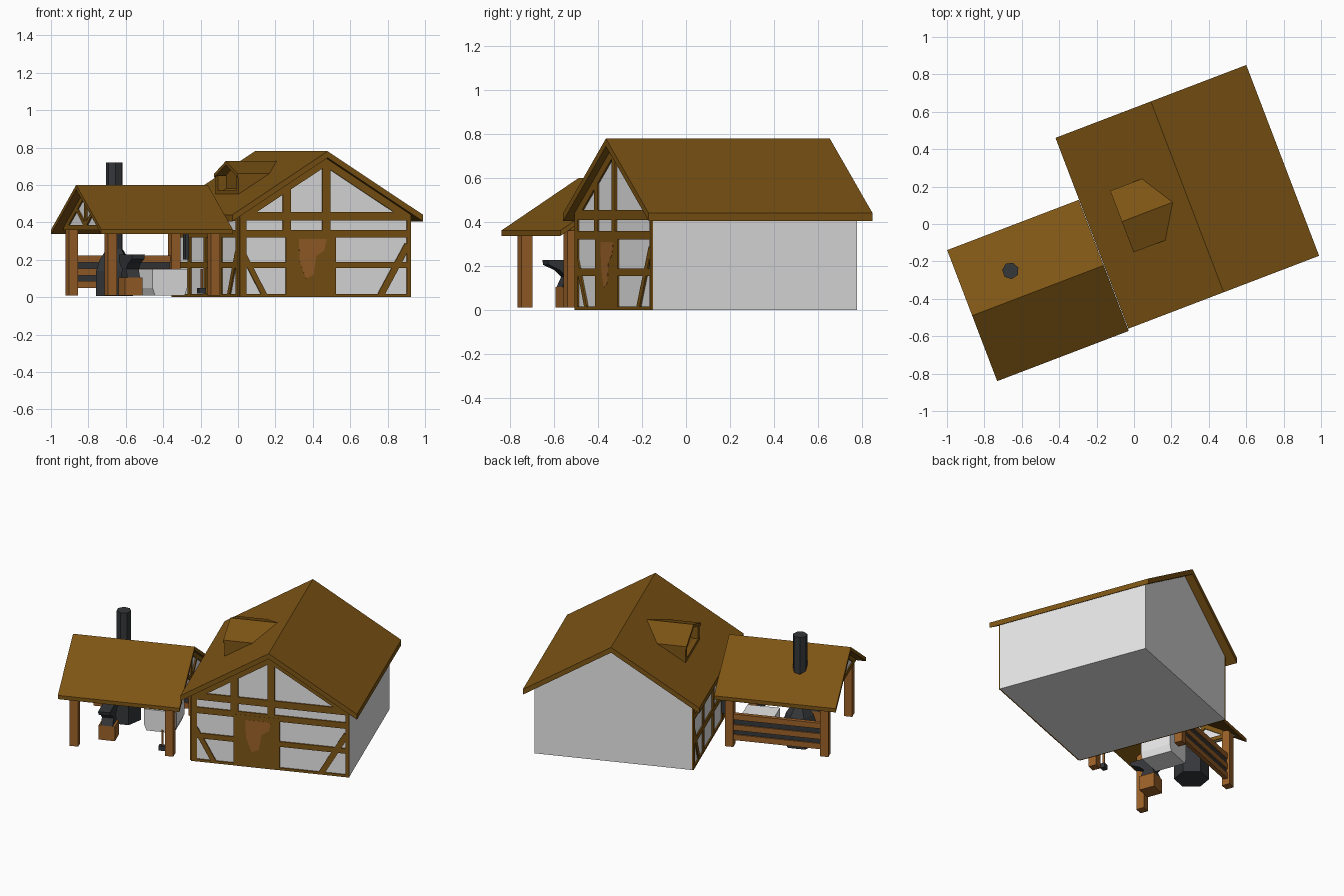
import bpy, bmesh, math
from mathutils import Matrix, Vector

if "Cube" in bpy.data.objects:
    bpy.data.objects.remove(bpy.data.objects["Cube"])

ROT = Matrix.Rotation(math.radians(20.9), 4, 'Z')   # whole building is turned


def material(name, rgb):
    m = bpy.data.materials.new(name)
    m.diffuse_color = (*rgb, 1)
    m.use_nodes = True
    m.node_tree.nodes["Principled BSDF"].inputs["Base Color"].default_value = m.diffuse_color
    return m


BROWN = material("dark brown timber", (0.205, 0.089, 0.007))
WOOD = material("orange wood", (0.33, 0.12, 0.022))
PLASTER = material("pale plaster", (0.8, 0.8, 0.8))
IRON = material("dark iron", (0.035, 0.038, 0.042))


def finish(name, bm, mat):
    bmesh.ops.recalc_face_normals(bm, faces=bm.faces)
    bm.transform(ROT)
    me = bpy.data.meshes.new(name)
    bm.to_mesh(me)
    bm.free()
    me.materials.append(mat)
    ob = bpy.data.objects.new(name, me)
    bpy.context.collection.objects.link(ob)
    return ob


def prism(name, pts, axis, a, b, mat):
    """Extrude a (side, z) outline along local axis 'u' or 'v' from a to b."""
    bm = bmesh.new()
    at = (lambda s, z, d: (d, s, z)) if axis == 'u' else (lambda s, z, d: (s, d, z))
    face = bm.faces.new([bm.verts.new(at(s, z, a)) for s, z in pts])
    ext = bmesh.ops.extrude_face_region(bm, geom=[face])
    moved = [g for g in ext["geom"] if isinstance(g, bmesh.types.BMVert)]
    bmesh.ops.translate(bm, verts=moved, vec=Vector(at(0, 0, b - a)))
    return finish(name, bm, mat)


def box(name, u, v, z, mat):
    return prism(name, [(u[0], z[0]), (u[1], z[0]), (u[1], z[1]), (u[0], z[1])], 'v', v[0], v[1], mat)


def strip(name, p, q, w, axis, d, mat=BROWN, t=0.008):
    """Thin timber from p to q on a wall plane."""
    p, q = Vector(p), Vector(q)
    n = (q - p).normalized() * (w / 2)
    n = Vector((-n.y, n.x))
    prism(name, [p + n, q + n, q - n, p - n], axis, d, d - t, mat)


def chevron(c, hw, ridge, eave, t):
    return [(c - hw, eave), (c, ridge), (c + hw, eave),
            (c + hw, eave - t), (c, ridge - t), (c - hw, eave - t)]


def lathe(name, u, v, prof, n, mat):
    bm = bmesh.new()
    rings = [[bm.verts.new((u + r * math.cos(2 * math.pi * i / n), v + r * math.sin(2 * math.pi * i / n), z))
              for i in range(n)] for r, z in prof]
    for lo, hi in zip(rings, rings[1:]):
        for i in range(n):
            bm.faces.new((lo[i], lo[(i + 1) % n], hi[(i + 1) % n], hi[i]))
    bm.faces.new(rings[0])
    bm.faces.new(rings[-1])
    return finish(name, bm, mat)


# main house: walls and roof
C, U0, U1, V0, V1 = 0.318, -0.171, 0.806, -0.47, 0.527
prism("house_walls", [(U0, 0), (U1, 0), (U1, 0.443), (C, 0.748), (U0, 0.443)], 'v', V0, V1, PLASTER)
prism("house_roof", chevron(C, 0.546, 0.78, 0.44, 0.035), 'v', -0.512, 0.58, BROWN)

# timber framing of the front gable
for z, w in ((0.008, 0.016), (0.172, 0.034), (0.34, 0.04), (0.432, 0.045)):
    strip("front_rail", (U0, z), (U1, z), w, 'v', V0)
for u in (U0 + 0.018, U1 - 0.01):
    strip("front_corner_post", (u, 0), (u, 0.44), 0.036 if u < 0 else 0.022, 'v', V0)
for u, top in ((0.097, 0.6), (0.324, 0.74)):
    strip("gable_post", (u, 0.33), (u, top), 0.046, 'v', V0)
for s in (-1, 1):
    strip("gable_rafter", (C + s * 0.475, 0.43), (C, 0.725), 0.045, 'v', V0)
strip("front_brace_left", (-0.145, 0.22), (-0.03, 0.01), 0.03, 'v', V0)
strip("front_brace_right", (0.79, 0.28), (0.635, 0.01), 0.036, 'v', V0)

# door with a worn lighter patch
strip("door", (0.235, 0), (0.235, 0.34), 0.285, 'v', V0, BROWN, 0.009)
patch = [(0.165, 0.31), (0.325, 0.31), (0.31, 0.25), (0.265, 0.22), (0.25, 0.12), (0.205, 0.10), (0.17, 0.19)]
prism("door_patch", patch, 'v', V0, V0 - 0.0098, WOOD)

# timber framing of the left wall
for z, w in ((0.008, 0.016), (0.172, 0.034), (0.34, 0.04), (0.425, 0.036)):
    strip("side_rail", (V0, z), (V1, z), w, 'u', U0)
for v in (V0 + 0.018, -0.2, 0.03, 0.27, V1 - 0.018):
    strip("side_post", (v, 0), (v, 0.44), 0.036, 'u', U0)
strip("side_brace_front", (V0 + 0.03, 0.24), (V0 + 0.15, 0.01), 0.034, 'u', U0)
strip("side_brace_back", (V1 - 0.03, 0.24), (V1 - 0.15, 0.01), 0.034, 'u', U0)

# dormer dying into the left roof slope: body, frame and roof
DV = 0.035


def dormer_roof(c, hw):
    bm = bmesh.new()
    shape = lambda u_e, u_r, dz: [bm.verts.new((u, c + s * hw, z - dz)) for u, s, z in (
        (-0.056, -1, 0.66), (-0.056, 0, 0.728), (-0.056, 1, 0.66), (u_e, 1, 0.66), (u_r, 0, 0.728), (u_e, -1, 0.66))]
    top, low = shape(0.134, 0.235, 0), shape(0.134, 0.235, 0.02)
    for q in (top, low):
        bm.faces.new((q[0], q[1], q[4], q[5]))
        bm.faces.new((q[1], q[2], q[3], q[4]))
    for i in range(6):
        j = (i + 1) % 6
        bm.faces.new((top[i], top[j], low[j], low[i]))
    finish("dormer_roof", bm, BROWN)


dormer_roof(DV, 0.176)
prism("dormer_body", [(DV - 0.15, 0.55), (DV + 0.15, 0.55), (DV + 0.15, 0.65), (DV, 0.71), (DV - 0.15, 0.65)],
      'u', 0.0, 0.13, BROWN)
for s in (-1, 1):
    e = DV + s * 0.155
    box("dormer_jamb", (-0.05, 0.13), (e - 0.018, e + 0.018), (0.53, 0.65), BROWN)
box("dormer_sill", (-0.05, 0.02), (DV - 0.17, DV + 0.17), (0.53, 0.57), BROWN)

# open forge: roof, posts and timbered gables
FC = -0.149
prism("forge_roof", chevron(FC, 0.375, 0.60, 0.362, 0.025), 'u', -0.983, -0.23, BROWN)
for u in (-0.897, -0.309):
    for v in (-0.443, 0.145):
        box("forge_post", (u - 0.026, u + 0.026), (v - 0.026, v + 0.026), (0.01, 0.385), WOOD)
for d in (-0.925, -0.27):
    prism("forge_gable", [(FC - 0.33, 0.362), (FC + 0.33, 0.362), (FC, 0.573)], 'u', d, d + 0.015, PLASTER)
    for face, t in ((d, 0.008), (d + 0.015, -0.008)):
        strip("forge_gable_tie", (FC - 0.32, 0.372), (FC + 0.32, 0.372), 0.025, 'u', face, BROWN, t)
        strip("forge_king_post", (FC, 0.365), (FC, 0.565), 0.03, 'u', face, BROWN, t)
        for s in (-1, 1):
            strip("forge_gable_rafter", (FC + s * 0.29, 0.375), (FC, 0.56), 0.028, 'u', face, BROWN, t)
            strip("forge_strut", (FC, 0.38), (FC + s * 0.13, 0.47), 0.022, 'u', face, BROWN, t)

# back fence with dark gaps
box("fence_backing", (-0.897, -0.309), (0.14, 0.15), (0.06, 0.215), IRON)
for z in (0.05, 0.115, 0.185):
    box("fence_board", (-0.897, -0.309), (0.132, 0.158), (z, z + 0.037), WOOD)

# furnace with its chimney pipe
lathe("furnace", -0.706, 0.002, [(0.105, 0.005), (0.105, 0.14), (0.085, 0.2), (0.044, 0.26)], 6, IRON)
lathe("chimney", -0.706, 0.002, [(0.045, 0.24), (0.045, 0.72)], 7, IRON)

# anvil on its block
AU, AV = -0.726, -0.29
box("anvil_block", (AU - 0.05, AU + 0.05), (AV - 0.05, AV + 0.05), (0.01, 0.105), WOOD)
anvil = [(-0.05, 0.105), (0.05, 0.105), (0.03, 0.15), (0.075, 0.185), (0.075, 0.228),
         (-0.12, 0.228), (-0.115, 0.205), (-0.06, 0.18), (-0.028, 0.15)]
prism("anvil", [(AV + s, z) for s, z in anvil], 'u', AU - 0.036, AU + 0.036, IRON)

# pale trough
TU, TV = -0.445, -0.045
prism("trough", [(TU - 0.085, 0.01), (TU + 0.085, 0.01), (TU + 0.1, 0.05), (TU + 0.1, 0.15),
                 (TU - 0.1, 0.15), (TU - 0.1, 0.05)], 'v', TV - 0.1, TV + 0.1, PLASTER)

# hanging tool and hammer by the house
box("hanging_tool", (-0.27, -0.25), (0.08, 0.12), (0.2, 0.34), IRON)
box("hammer_head", (-0.385, -0.345), (-0.425, -0.395), (0.02, 0.05), IRON)
box("hammer_handle", (-0.37, -0.36), (-0.416, -0.404), (0.05, 0.15), WOOD)
